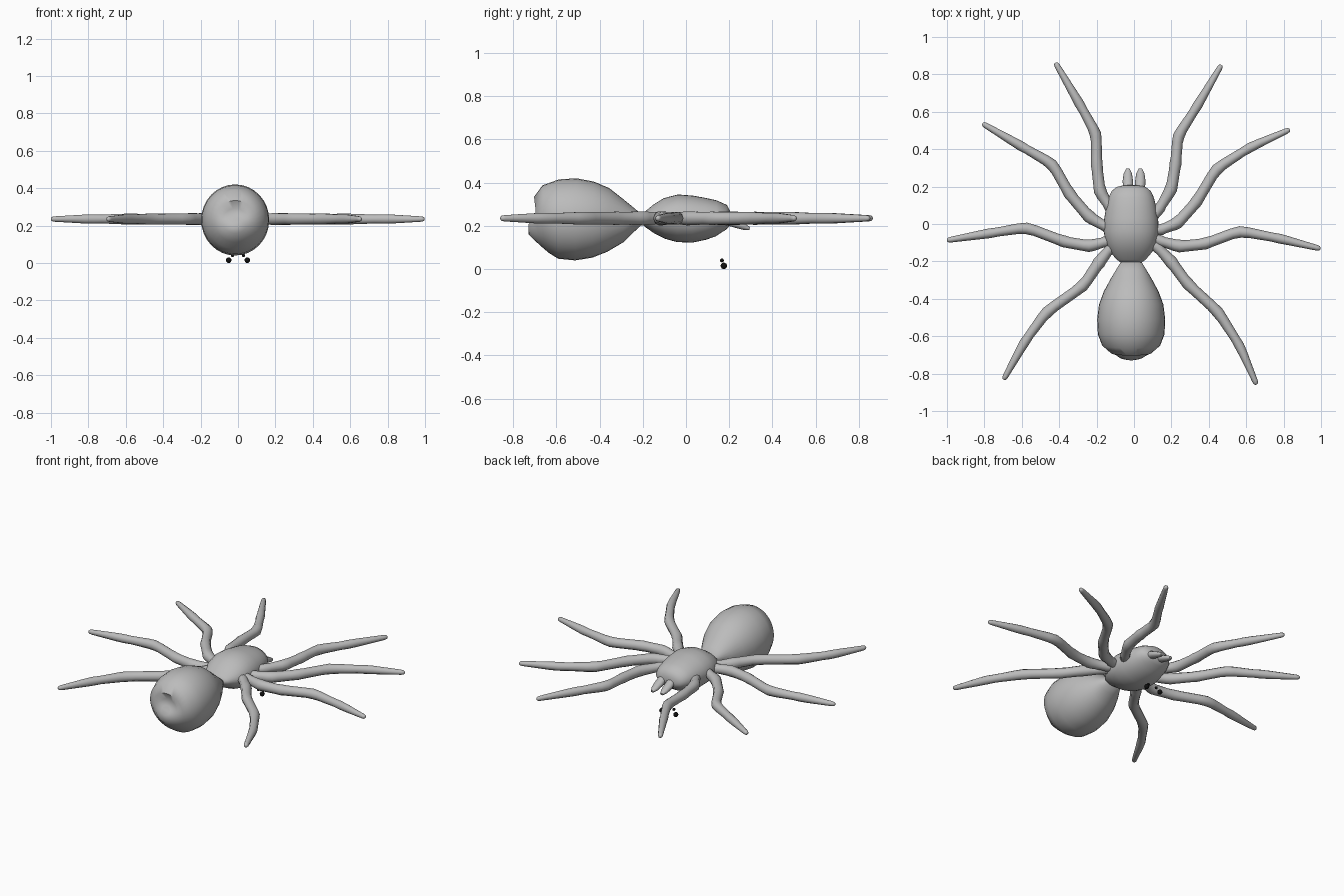
import bpy, bmesh, math
from mathutils import Vector

if "Cube" in bpy.data.objects:
    bpy.data.objects.remove(bpy.data.objects["Cube"])


def material(name, value):
    m = bpy.data.materials.new(name)
    m.diffuse_color = (value, value, value, 1)
    m.use_nodes = True
    m.node_tree.nodes["Principled BSDF"].inputs["Base Color"].default_value = m.diffuse_color
    return m


GREY = material("spider grey", 0.5)
BLACK = material("eye black", 0.005)


def loft(name, stations, sides, smooth=60):
    """Skin oval rings (centre, half width, half height) along a path."""
    bm = bmesh.new()
    rings = []
    for i, (c, w, h) in enumerate(stations):
        before = stations[max(i - 1, 0)][0]
        after = stations[min(i + 1, len(stations) - 1)][0]
        t = Vector(after) - Vector(before)
        side = Vector((t.y, -t.x, 0)).normalized()
        up = side.cross(t).normalized()
        rings.append([bm.verts.new(Vector(c) + side * w * math.cos(a) + up * h * math.sin(a))
                      for a in (2 * math.pi * k / sides for k in range(sides))])
    for a, b in zip(rings, rings[1:]):
        for k in range(sides):
            n = (k + 1) % sides
            bm.faces.new((a[k], a[n], b[n], b[k]))
    bm.faces.new(rings[0])
    bm.faces.new(rings[-1])
    bmesh.ops.recalc_face_normals(bm, faces=bm.faces)
    mesh = bpy.data.meshes.new(name)
    bm.to_mesh(mesh)
    bm.free()
    mesh.materials.append(GREY)
    ob = bpy.data.objects.new(name, mesh)
    bpy.context.collection.objects.link(ob)
    bpy.context.view_layer.objects.active = ob
    ob.select_set(True)
    bpy.ops.object.shade_smooth_by_angle(angle=math.radians(smooth))
    ob.select_set(False)
    return ob


# Body: each profile row is y, half width, bottom z, top z
def body(name, profile):
    loft(name, [((-0.015, y, (lo + hi) / 2), w, (hi - lo) / 2)
                for y, w, lo, hi in profile], 32)


body("abdomen", [
    (-0.712, 0.03, 0.20, 0.26), (-0.705, 0.07, 0.155, 0.295), (-0.69, 0.108, 0.11, 0.335),
    (-0.65, 0.155, 0.075, 0.388), (-0.59, 0.178, 0.048, 0.415), (-0.51, 0.182, 0.04, 0.42),
    (-0.43, 0.172, 0.053, 0.405), (-0.36, 0.146, 0.08, 0.375), (-0.29, 0.108, 0.125, 0.325),
    (-0.24, 0.078, 0.175, 0.285), (-0.195, 0.05, 0.215, 0.245)])
body("head_and_thorax", [
    (-0.21, 0.05, 0.215, 0.245), (-0.19, 0.078, 0.195, 0.265), (-0.15, 0.112, 0.165, 0.297),
    (-0.10, 0.136, 0.14, 0.328), (-0.04, 0.147, 0.125, 0.345), (0.03, 0.144, 0.122, 0.34),
    (0.09, 0.134, 0.136, 0.33), (0.14, 0.122, 0.152, 0.318), (0.175, 0.105, 0.165, 0.298),
    (0.195, 0.08, 0.18, 0.265), (0.208, 0.04, 0.205, 0.24)])

# Fangs
for label, x in (("left", -0.033), ("right", 0.034)):
    loft(label + "_fang", [
        ((x * 0.75, 0.08, 0.265), 0.012, 0.012), ((x * 0.8, 0.13, 0.255), 0.024, 0.026),
        ((x * 0.9, 0.18, 0.232), 0.027, 0.026), ((x, 0.23, 0.21), 0.028, 0.02),
        ((x, 0.27, 0.195), 0.022, 0.015), ((x, 0.295, 0.187), 0.01, 0.008)], 10)

# Legs: paths in plan from body to tip
LEGS = {
    "right_front_leg": [(.08, .01), (.135, .08), (.2, .187), (.222, .32), (.235, .47), (.335, .625), (.467, .85)],
    "left_front_leg": [(-.08, .03), (-.13, .09), (-.183, .175), (-.2, .32), (-.202, .48), (-.29, .64), (-.42, .862)],
    "right_second_leg": [(.08, -.04), (.147, -.03), (.233, .005), (.335, .118), (.44, .295), (.62, .41), (.833, .505)],
    "left_second_leg": [(-.09, -.02), (-.15, -.015), (-.24, .037), (-.345, .16), (-.435, .32), (-.61, .42), (-.81, .537)],
    "right_third_leg": [(.08, -.06), (.137, -.09), (.243, -.12), (.377, -.107), (.565, -.037), (.78, -.078), (.997, -.132)],
    "left_third_leg": [(-.09, -.07), (-.15, -.095), (-.24, -.118), (-.37, -.096), (-.575, -.018), (-.775, -.05), (-1, -.087)],
    "right_rear_leg": [(.07, -.08), (.126, -.125), (.2, -.203), (.286, -.32), (.45, -.47), (.565, -.65), (.655, -.858)],
    "left_rear_leg": [(-.08, -.09), (-.13, -.134), (-.185, -.203), (-.27, -.33), (-.468, -.47), (-.585, -.63), (-.697, -.832)],
}
RADII = [0.024, 0.03, 0.034, 0.032, 0.031, 0.026, 0.015]

for name, path in LEGS.items():
    stations = []
    pts = [Vector((x, y, 0.235)) for x, y in path]
    for i, p in enumerate(pts):
        r = RADII[i]
        if 0 < i < len(pts) - 1:
            # slim rings either side of each joint round off the bend
            q, s = pts[i - 1], pts[i + 1]
            stations += [(p.lerp(q, 0.22), r * 0.93, r * 0.95),
                         (p * 0.9 + (q + s) * 0.05, r, r),
                         (p.lerp(s, 0.22), r * 0.9, r * 0.95)]
        elif i:
            back = (pts[i - 1] - p).normalized()
            stations += [(p + back * 0.02, r, r), (p + back * 0.006, r * 0.8, r * 0.8),
                         (p, r * 0.4, r * 0.4)]
        else:
            stations.append((p, r, r))
    loft(name, stations, 10)

# Eyes: two large and two small beads below the head
for side, s in (("left", -1), ("right", 1)):
    for size, x, y, z, r in (("large", 0.05, 0.175, 0.015, 0.015), ("small", 0.03, 0.166, 0.04, 0.009)):
        bpy.ops.mesh.primitive_uv_sphere_add(segments=12, ring_count=8, radius=r,
                                             location=(s * x, y, z))
        eye = bpy.context.object
        eye.name = side + "_" + size + "_eye"
        eye.data.materials.append(BLACK)
        bpy.ops.object.shade_smooth()
